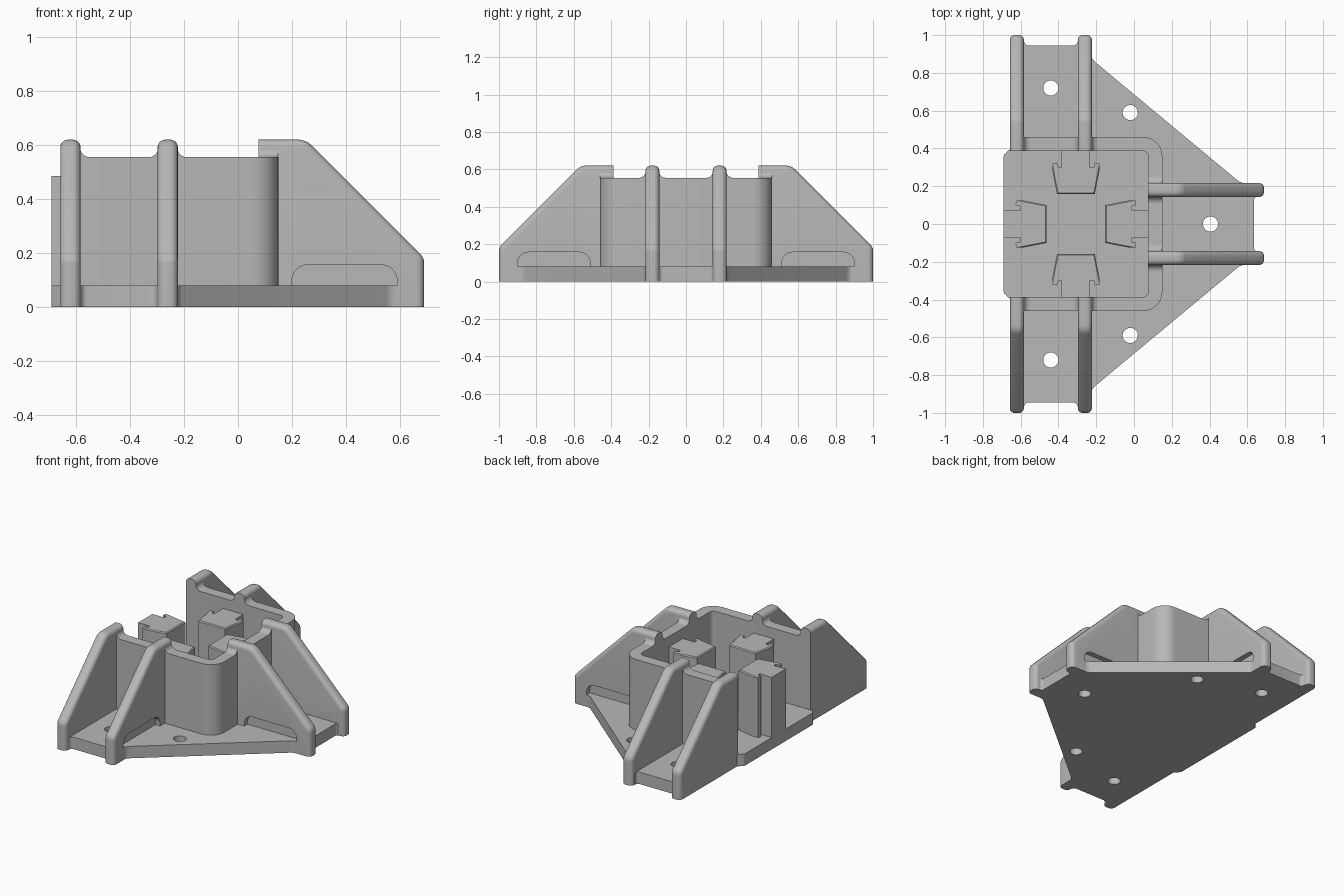
import bpy, bmesh, math
from mathutils import Matrix, Vector

cube = bpy.data.objects.get("Cube")
if cube:
    bpy.data.objects.remove(cube, do_unlink=True)

grey = bpy.data.materials.new("plain grey")
grey.use_nodes = True
colour = (0.48, 0.48, 0.48, 1)
grey.diffuse_color = colour
grey.node_tree.nodes["Principled BSDF"].inputs["Base Color"].default_value = colour

BASE, WALL_TOP, RIB_TOP, POST_TOP = 0.08, 0.555, 0.62, 0.485
RIB_POS, RIB_W, THICK = 0.18, 0.075, 0.073


def rounded(points, steps=8):
    """Outline with each (x, y, radius) corner replaced by an arc."""
    out = []
    for i, (x, y, r) in enumerate(points):
        p = Vector((x, y))
        if r == 0:
            out.append(p)
            continue
        a = (Vector(points[i - 1][:2]) - p).normalized()
        b = (Vector(points[(i + 1) % len(points)][:2]) - p).normalized()
        half = a.angle(b) / 2
        centre = p + (a + b).normalized() * (r / math.sin(half))
        start = p + a * (r / math.tan(half)) - centre
        end = p + b * (r / math.tan(half)) - centre
        sweep = start.angle_signed(end)
        for k in range(steps + 1):
            t = -sweep * k / steps
            c, s = math.cos(t), math.sin(t)
            out.append(centre + Vector((start.x * c - start.y * s,
                                        start.x * s + start.y * c)))
    return out


def prism(name, outline, lo, hi, upright=None, matrix=Matrix(), bevel=None):
    """Extrude an outline: along z, or along 'v' (outline = u,z) / 'u' (outline = v,z)."""
    place = {None: lambda p, h: (p.x, p.y, h),
             "v": lambda p, h: (p.x, h, p.y),
             "u": lambda p, h: (h, p.x, p.y)}[upright]
    bm = bmesh.new()
    low = [bm.verts.new(place(p, lo)) for p in outline]
    high = [bm.verts.new(place(p, hi)) for p in outline]
    n = len(outline)
    bm.faces.new(low)
    bm.faces.new(high)
    for i in range(n):
        j = (i + 1) % n
        bm.faces.new((low[i], low[j], high[j], high[i]))
    bmesh.ops.recalc_face_normals(bm, faces=bm.faces)
    if bevel:
        rule, offset, segments = bevel
        edges = [e for e in bm.edges if rule(*[v.co for v in e.verts])]
        bmesh.ops.bevel(bm, geom=edges, offset=offset, segments=segments,
                        profile=0.5, affect='EDGES', clamp_overlap=True)
    bm.transform(matrix)
    mesh = bpy.data.meshes.new(name)
    bm.to_mesh(mesh)
    bm.free()
    mesh.materials.append(grey)
    obj = bpy.data.objects.new(name, mesh)
    bpy.context.collection.objects.link(obj)
    return obj


def activate(obj):
    bpy.ops.object.select_all(action='DESELECT')
    obj.select_set(True)
    bpy.context.view_layer.objects.active = obj


def cut(obj, cutter):
    cutter.hide_render = True
    mod = obj.modifiers.new("cut", 'BOOLEAN')
    mod.operation, mod.solver, mod.object = 'DIFFERENCE', 'EXACT', cutter
    activate(obj)
    bpy.ops.object.modifier_apply(modifier=mod.name)
    bpy.data.objects.remove(cutter, do_unlink=True)


def frame(x, y, degrees):
    return Matrix.Translation((x, y, 0)) @ Matrix.Rotation(math.radians(degrees), 4, 'Z')


# Base plate with five screw holes
half = [(-0.69, 0.365, 0.02), (-0.653, 0.4, 0.02), (-0.653, 0.97, 0),
        (-0.582, 0.97, 0), (-0.582, 0.945, 0.024), (-0.298, 0.945, 0.024),
        (-0.298, 0.97, 0), (-0.227, 0.97, 0), (-0.227, 0.875, 0.06),
        (0.565, 0.217, 0.06), (0.66, 0.217, 0), (0.66, 0.147, 0), (0.635, 0.147, 0.024)]
plate = prism("base_plate", rounded(half + [(x, -y, r) for x, y, r in reversed(half)]), 0, BASE)
for x, y in [(-0.44, 0.72), (-0.44, -0.72), (-0.02, 0.59), (-0.02, -0.59), (0.405, 0)]:
    ring = [Vector((x + 0.04 * math.cos(k * math.tau / 32),
                    y + 0.04 * math.sin(k * math.tau / 32))) for k in range(32)]
    cut(plate, prism("hole_cutter", ring, -0.1, 0.2))

# Three-sided socket wall
side = [(-0.653, 0.387, 0), (-0.653, 0.46, 0), (0.15, 0.46, 0.1)]
inner = [(0.075, -0.387, 0.03), (0.075, 0.387, 0.03)]
outline = side + [(x, -y, r) for x, y, r in reversed(side)] + inner
prism("socket_wall", rounded(outline), BASE - 0.01, WALL_TOP)

# Sloping ribs in pairs, with outer recesses and fillets onto the wall
rib_shape = rounded([(0, 0, 0), (0.614, 0, 0), (0.614, 0.182, 0.05),
                     (0.176, RIB_TOP, 0.07), (0, RIB_TOP, 0)])
recess_shape = rounded([(0.124, BASE, 0), (0.514, BASE, 0),
                        (0.514, 0.157, 0.06), (0.124, 0.157, 0.06)])


def rib_edge(a, b):
    along_side = abs(a.y - b.y) < 0.001
    at_bottom = a.z < 0.001 and b.z < 0.001
    at_wall = a.x < 0.001 and b.x < 0.001
    return along_side and not at_bottom and not at_wall


def rib_pair(arm, matrix, open_side):
    for s, label in ((1, "a"), (-1, "b")):
        mid = s * RIB_POS
        rib = prism(f"{arm}_rib_{label}", rib_shape, mid - RIB_W / 2, mid + RIB_W / 2,
                    "v", matrix, (rib_edge, 0.028, 5))
        if s != open_side:
            face = mid + s * RIB_W / 2
            lo, hi = sorted((face - s * 0.035, face + s * 0.1))
            cut(rib, prism("recess_cutter", recess_shape, lo, hi, "v", matrix))
        for d in (1, -1):
            if d == s == open_side:
                continue
            edge, r = mid + d * (RIB_W / 2 - 0.002), 0.036
            arc = [Vector((edge + d * r * (1 - math.cos(k * math.pi / 16)),
                           WALL_TOP + r * (1 - math.sin(k * math.pi / 16)))) for k in range(9)]
            foot = [Vector((edge + d * r, WALL_TOP - 0.01)), Vector((edge, WALL_TOP - 0.01))]
            prism(f"{arm}_fillet_{label}", arc + foot, 0, THICK, "u", matrix)


rib_pair("back", frame(-0.44, 0.387, 90), 1)
rib_pair("front", frame(-0.44, -0.387, -90), -1)
rib_pair("side", frame(0.075, 0, 0), 0)

# Four T-shaped posts pointing at the socket centre
post_half = [(0, 0.075), (-0.088, 0.075), (-0.088, 0.095), (-0.062, 0.1),
             (-0.068, 0.125), (-0.1, 0.125), (-0.228, 0.1)]
post_shape = [Vector(p) for p in post_half] + [Vector((x, -y)) for x, y in reversed(post_half)]


def post_edge(a, b):
    return min(a.z, b.z) > POST_TOP - 0.001 and max(a.x, b.x) < -0.095


for name, x, y, angle in [("back", -0.3075, 0.387, 90), ("front", -0.3075, -0.387, -90),
                          ("side", 0.075, 0, 0), ("open_side", -0.69, 0, 180)]:
    prism(f"{name}_post", post_shape, BASE - 0.01, POST_TOP, None,
          frame(x, y, angle), (post_edge, 0.025, 1))

# Smooth the rounded surfaces only
for obj in [o for o in bpy.context.scene.objects if o.type == 'MESH']:
    activate(obj)
    bpy.ops.object.shade_smooth_by_angle(angle=math.radians(30))
